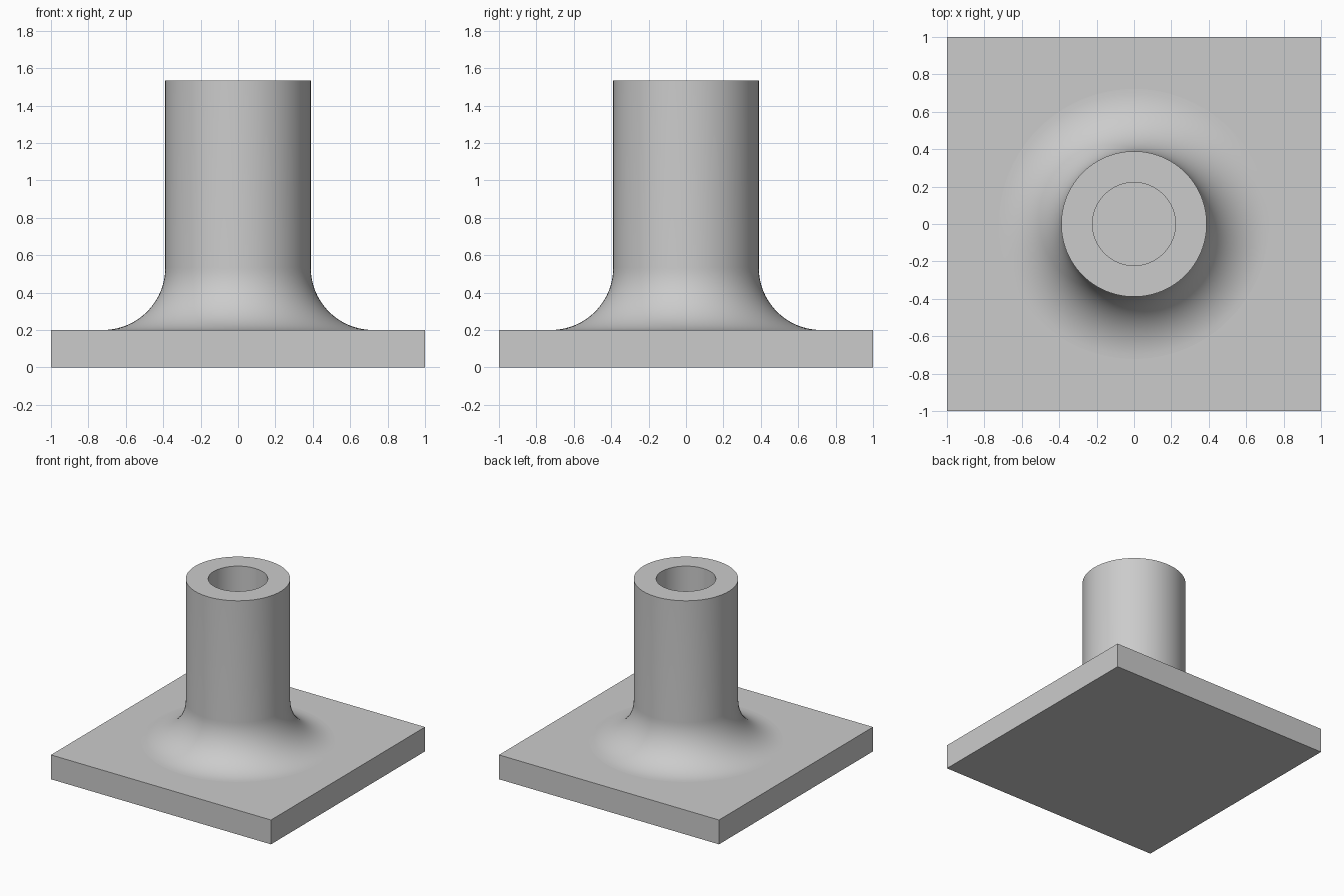
import bpy, bmesh, math

cube = bpy.data.objects.get("Cube")
if cube:
    bpy.data.objects.remove(cube, do_unlink=True)

SEG = 96            # divisible by 8, so the square's corners fall on vertices
FILLET_STEPS = 20
HALF, PLATE_TOP, TOP = 1.0, 0.2, 1.533
POST_R, BORE_R, FILLET_R = 0.389, 0.222, 0.333

grey = bpy.data.materials.new("light grey")
grey.use_nodes = True
colour = (0.6, 0.6, 0.6, 1)
grey.diffuse_color = colour
grey.node_tree.nodes["Principled BSDF"].inputs["Base Color"].default_value = colour

bm = bmesh.new()


def ring(radius, z, square=False):
    """A loop of vertices, round or pushed out to a square."""
    verts = []
    for i in range(SEG):
        a = math.tau * i / SEG
        c, s = math.cos(a), math.sin(a)
        r = radius / max(abs(c), abs(s)) if square else radius
        verts.append(bm.verts.new((r * c, r * s, z)))
    return verts


def skin(lower, upper, smooth):
    """Join two loops with a band of quads."""
    for i in range(SEG):
        j = (i + 1) % SEG
        f = bm.faces.new((lower[i], lower[j], upper[j], upper[i]))
        f.smooth = smooth


# Square base plate
bottom = ring(HALF, 0, square=True)
rim = ring(HALF, PLATE_TOP, square=True)
bm.faces.new(reversed(bottom))
skin(bottom, rim, False)

# Concave fillet flowing from the plate into the post
fillet = []
for k in range(FILLET_STEPS + 1):
    a = math.pi / 2 * k / FILLET_STEPS
    fillet.append(ring(POST_R + FILLET_R * (1 - math.sin(a)),
                       PLATE_TOP + FILLET_R * (1 - math.cos(a))))
skin(rim, fillet[0], False)
for lower, upper in zip(fillet, fillet[1:]):
    skin(lower, upper, True)

# Post wall, flat top and blind bore
post_top = ring(POST_R, TOP)
bore_top = ring(BORE_R, TOP)
bore_floor = ring(BORE_R, PLATE_TOP)
skin(fillet[-1], post_top, True)
skin(post_top, bore_top, False)
skin(bore_top, bore_floor, True)
bm.faces.new(bore_floor)

bmesh.ops.recalc_face_normals(bm, faces=bm.faces)
mesh = bpy.data.meshes.new("flanged_post")
bm.to_mesh(mesh)
bm.free()
mesh.materials.append(grey)
post = bpy.data.objects.new("flanged_post", mesh)
bpy.context.collection.objects.link(post)
